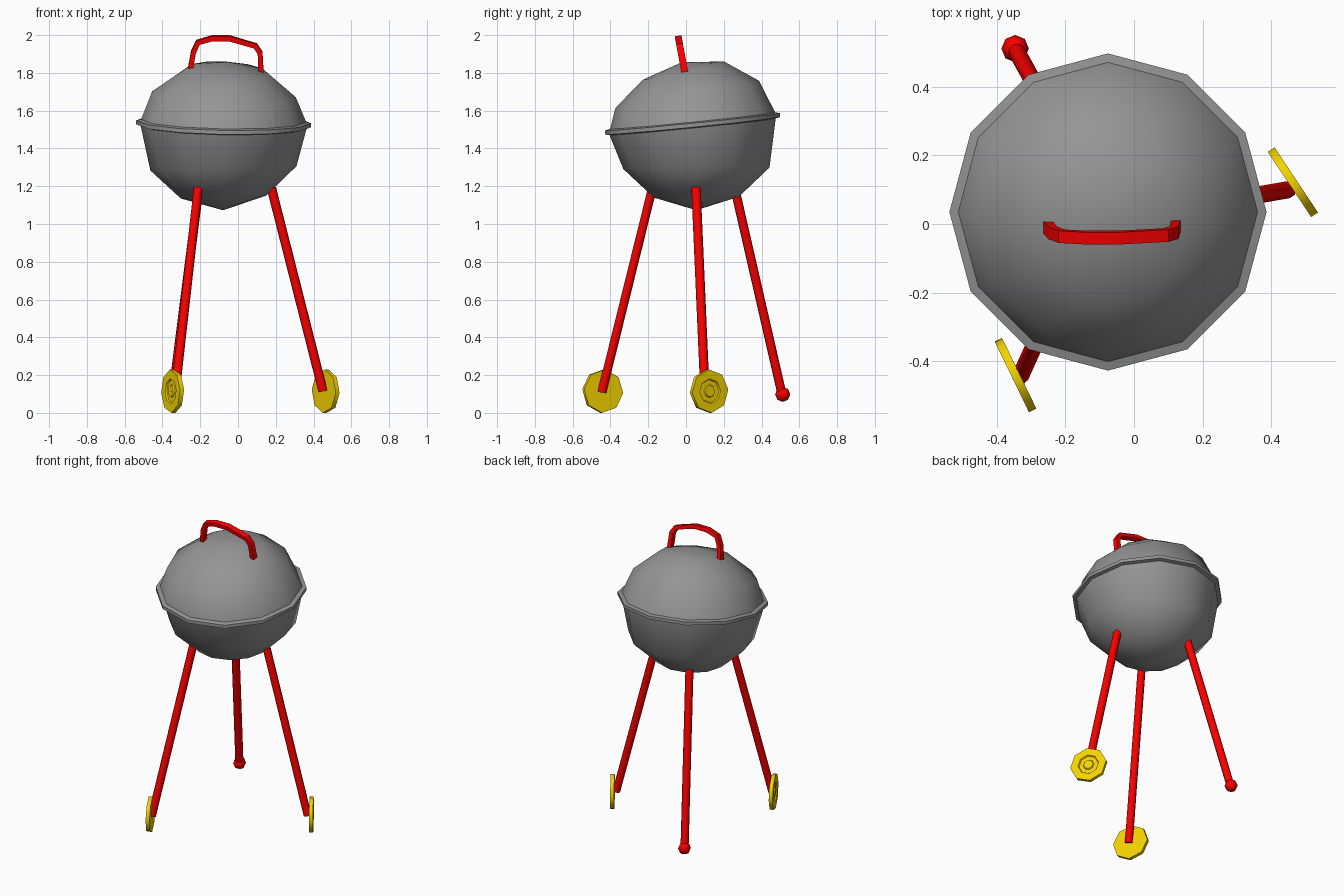
import bpy, bmesh, math
from mathutils import Vector, Matrix

if "Cube" in bpy.data.objects:
    bpy.data.objects.remove(bpy.data.objects["Cube"])


def make(name, verts, faces, mat=None, angle=50):
    me = bpy.data.meshes.new(name)
    me.from_pydata([tuple(v) for v in verts], [], faces)
    bm = bmesh.new()
    bm.from_mesh(me)
    bmesh.ops.recalc_face_normals(bm, faces=bm.faces)
    bm.to_mesh(me)
    bm.free()
    ob = bpy.data.objects.new(name, me)
    bpy.context.collection.objects.link(ob)
    if mat:
        me.materials.append(mat)
    bpy.ops.object.select_all(action='DESELECT')
    ob.select_set(True)
    bpy.context.view_layer.objects.active = ob
    bpy.ops.object.shade_smooth_by_angle(angle=math.radians(angle))
    return ob


def loft(loops, cap_start=True, cap_end=True):
    """Skin equal-length point loops; a loop with one point becomes a pole."""
    n = max(len(l) for l in loops)
    verts, faces, ids = [], [], []
    for l in loops:
        b = len(verts)
        verts += l
        ids.append([b + (i if len(l) > 1 else 0) for i in range(n)])
    for p, q in zip(ids, ids[1:]):
        for i in range(n):
            j = (i + 1) % n
            faces.append(list(dict.fromkeys((p[i], p[j], q[j], q[i]))))
    if cap_start and len(loops[0]) > 1:
        faces.append(ids[0])
    if cap_end and len(loops[-1]) > 1:
        faces.append(ids[-1])
    return verts, faces


def ring(r, z, n, x=0, y=0, sx=0, sy=0, phase=0):
    """Circle of n points whose plane leans by slopes sx and sy."""
    if r == 0:
        return [Vector((x, y, z))]
    pts = []
    for i in range(n):
        a = 2 * math.pi * i / n + phase
        c, s = r * math.cos(a), r * math.sin(a)
        pts.append(Vector((x + c, y + s, z + sx * c + sy * s)))
    return pts


def colour(name, rgb):
    m = bpy.data.materials.new(name)
    m.diffuse_color = (*rgb, 1)
    m.use_nodes = True
    m.node_tree.nodes["Principled BSDF"].inputs["Base Color"].default_value = m.diffuse_color
    return m


red = colour("red", (0.95, 0.0, 0.0))
yellow = colour("yellow", (0.9, 0.65, 0.0))
grey = colour("dark_grey", (0.3, 0.3, 0.3))


def rim(r, dz):
    return ring(r, 1.531 + dz, 12, -0.076, 0.035, -0.017, 0.1)


# Bowl with its flared rim
make("bowl", *loft([
    ring(0, 1.073, 12, -0.08, 0.055),
    ring(0.225, 1.142, 12, -0.078, 0.055, 0.03, 0.01),
    ring(0.387, 1.295, 12, -0.077, 0.055, 0.03, 0.01),
    rim(0.44, -0.016), rim(0.463, -0.011), rim(0.463, 0.004)], cap_end=False), grey)

# Lid, leaning progressively back towards its top
make("lid", *loft([
    rim(0.463, 0.004), rim(0.463, 0.01), rim(0.437, 0.016),
    ring(0.38, 1.687, 12, -0.074, 0.007, -0.042, 0.187),
    ring(0.215, 1.812, 12, -0.058, -0.012, -0.062, 0.22),
    ring(0, 1.857, 12, -0.055, -0.02)], cap_start=False), grey)

# Three legs
legs = {
    "front_left_leg": ((-0.211, -0.178, 1.19), (-0.332, -0.445, 0.11)),
    "right_leg": ((0.177, 0.053, 1.19), (0.45, 0.1, 0.115)),
    "back_left_leg": ((-0.207, 0.258, 1.19), (-0.345, 0.508, 0.10)),
}
for name, (top, foot) in legs.items():
    top, foot = Vector(top), Vector(foot)
    d = top - foot
    m = Matrix.Translation(foot) @ d.to_track_quat('Z', 'Y').to_matrix().to_4x4()
    loops = [[m @ p for p in ring(0.025, z, 8)] for z in (0, d.length)]
    make(name, *loft(loops), red)

# Ball foot on the leg without a wheel
ball = [ring(0.04 * math.sin(t), 0.098 - 0.04 * math.cos(t), 8, -0.347, 0.512)
        for t in (math.pi / 4, math.pi / 2, 3 * math.pi / 4)]
make("ball_foot", *loft([ring(0, 0.058, 8, -0.347, 0.512)] + ball
                        + [ring(0, 0.138, 8, -0.347, 0.512)]), red)

# Wheels: eight-sided discs with a groove and hub on the outer side
profile = [(0, -0.012), (0.115, -0.012), (0.115, 0.012), (0.066, 0.012),
           (0.061, 0.004), (0.035, 0.004), (0.03, 0.012), (0, 0.012)]
for name, pos, axis in (
        ("front_left_wheel", (-0.346, -0.441, 0.115), (-0.9, -0.436, 0)),
        ("right_wheel", (0.464, 0.122, 0.115), (0.832, 0.555, 0))):
    q = Vector(axis).to_track_quat('Z', 'Y').to_matrix().to_4x4()
    m = Matrix.Translation(pos) @ q
    loops = [[m @ p for p in ring(r, z, 8, phase=0.08)] for r, z in profile]
    make(name, *loft(loops), yellow)

# Handle: rectangular strap swept along an arch in a slightly leaning plane
path = [(-0.252, 1.82), (-0.236, 1.91), (-0.211, 1.962), (-0.138, 1.983),
        (-0.045, 1.983), (0.092, 1.943), (0.117, 1.905), (0.122, 1.805)]
path = [Vector(p) for p in path]
width = Vector((0, 0.983, 0.18)) * 0.018
loops = []
for i, p in enumerate(path):
    d0 = (p - path[max(i - 1, 0)]).normalized()
    d1 = (path[min(i + 1, len(path) - 1)] - p).normalized()
    t = (d0 + d1).normalized()
    n = Vector((-t.y, t.x)) * 0.0135

    def lift(v):
        return Vector((v.x, -0.008 - 0.183 * (v.y - 1.81), v.y))
    a, b = lift(p + n), lift(p - n)
    loops.append([a + width, a - width, b - width, b + width])
make("lid_handle", *loft(loops), red, 35)
